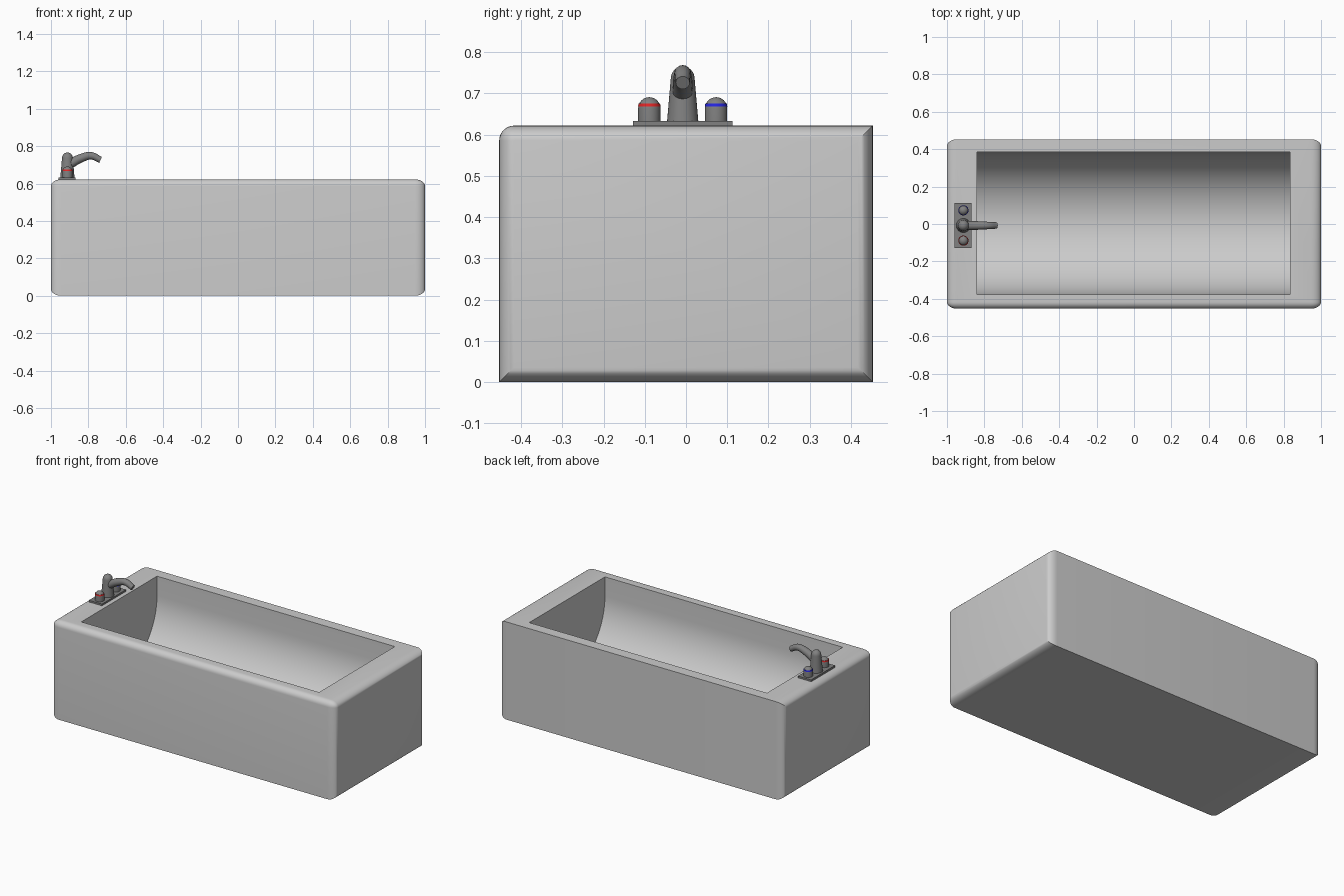
import bpy, bmesh, math
from mathutils import Vector

if "Cube" in bpy.data.objects:
    bpy.data.objects.remove(bpy.data.objects["Cube"])


def material(name, color):
    m = bpy.data.materials.new(name)
    m.diffuse_color = color
    m.use_nodes = True
    m.node_tree.nodes["Principled BSDF"].inputs["Base Color"].default_value = m.diffuse_color
    return m


metal = material("dark_metal", (0.22, 0.22, 0.22, 1))
red = material("red_band", (0.8, 0.02, 0.02, 1))
blue = material("blue_band", (0.02, 0.02, 0.8, 1))


def finish(name, bm, mat=None, smooth=True):
    bmesh.ops.recalc_face_normals(bm, faces=bm.faces)
    me = bpy.data.meshes.new(name)
    bm.to_mesh(me)
    bm.free()
    ob = bpy.data.objects.new(name, me)
    bpy.context.collection.objects.link(ob)
    if mat:
        me.materials.append(mat)
    if smooth:
        shade(ob)
    return ob


def shade(ob):
    bpy.ops.object.select_all(action='DESELECT')
    ob.select_set(True)
    bpy.context.view_layer.objects.active = ob
    bpy.ops.object.shade_smooth_by_angle(angle=math.radians(35))


def box_mesh(x0, x1, y0, y1, z0, z1):
    bm = bmesh.new()
    bmesh.ops.create_cube(bm, size=1)
    for v in bm.verts:
        v.co = Vector((x1 if v.co.x > 0 else x0,
                       y1 if v.co.y > 0 else y0,
                       z1 if v.co.z > 0 else z0))
    return bm


def lathe(name, profile, x, y, mat, steps=32):
    bm = bmesh.new()
    vs = [bm.verts.new((x + r, y, z)) for r, z in profile]
    edges = [bm.edges.new(p) for p in zip(vs, vs[1:])]
    bmesh.ops.spin(bm, geom=vs + edges, cent=(x, y, 0), axis=(0, 0, 1),
                   angle=2 * math.pi, steps=steps)
    bmesh.ops.remove_doubles(bm, verts=bm.verts, dist=1e-5)
    return finish(name, bm, mat)


def dome(r, z, h, n=8):
    return [(r * math.cos(i * math.pi / 2 / n), z + h * math.sin(i * math.pi / 2 / n))
            for i in range(n + 1)]


# Tub body: rounded ends and front rim, other long edges left sharp
TOP, K = 0.622, 1.5
bm = box_mesh(-1 / K, 1 / K, -0.453, 0.453, 0, TOP)
rounded = []
for e in bm.edges:
    a, b = (v.co for v in e.verts)
    mid = (a + b) / 2
    if abs(a.x - b.x) < 1e-4 or (mid.y < 0 and mid.z > 0.5):
        rounded.append(e)
bmesh.ops.bevel(bm, geom=rounded, offset=0.036, offset_type='OFFSET',
                segments=7, profile=0.5, affect='EDGES')
for v in bm.verts:
    v.co.x *= K
tub = finish("tub_body", bm, smooth=False)

# Basin cutter: trough with straight upper walls and a round floor
R, yc, zc = 0.381, 0.004, 0.50
section = [(yc - R, TOP + 0.1)]
section += [(yc - R * math.cos(math.pi * i / 40), zc - R * math.sin(math.pi * i / 40))
            for i in range(41)]
section.append((yc + R, TOP + 0.1))
bm = bmesh.new()
face = bm.faces.new([bm.verts.new((-0.84, y, z)) for y, z in section])
ext = bmesh.ops.extrude_face_region(bm, geom=[face])
for g in ext["geom"]:
    if isinstance(g, bmesh.types.BMVert):
        g.co.x = 0.835
cutter = finish("basin_cutter", bm, smooth=False)
cutter.hide_render = True
mod = tub.modifiers.new("basin", 'BOOLEAN')
mod.operation, mod.solver, mod.object = 'DIFFERENCE', 'EXACT', cutter
bpy.context.view_layer.objects.active = tub
bpy.ops.object.modifier_apply(modifier="basin")
bpy.data.objects.remove(cutter)
shade(tub)

# Tap plate
FX, FY, FZ = -0.912, -0.008, 0.633
finish("tap_plate", box_mesh(-0.96, -0.868, FY - 0.121, FY + 0.121, TOP - 0.003, FZ),
       metal, smooth=False)

# Tap post
lathe("tap_post", [(0, FZ - 0.002), (0.038, FZ - 0.002)] + dome(0.029, 0.735, 0.031),
      FX, FY, metal)

# Domed handles with a coloured band each
for label, side, band in (("hot", -1, red), ("cold", 1, blue)):
    y = FY + side * 0.081
    lathe(label + "_handle", [(0, FZ - 0.002), (0.027, FZ - 0.002)] + dome(0.027, 0.664, 0.027),
          FX, y, metal)
    lathe(label + "_band", [(0.025, 0.668), (0.0272, 0.668), (0.0262, 0.676), (0.023, 0.676)],
          FX, y, band)

# Curved spout
cu = bpy.data.curves.new("spout", 'CURVE')
cu.dimensions = '3D'
cu.bevel_depth, cu.bevel_resolution, cu.resolution_u = 0.02, 6, 8
cu.use_fill_caps = True
path = [(-0.905, 0.700, 1.25), (-0.84, 0.735, 1.15), (-0.785, 0.748, 1.0), (-0.735, 0.726, 0.85)]
sp = cu.splines.new('BEZIER')
sp.bezier_points.add(len(path) - 1)
for p, (x, z, r) in zip(sp.bezier_points, path):
    p.co, p.radius = (x, FY, z), r
    p.handle_left_type = p.handle_right_type = 'AUTO'
spout = bpy.data.objects.new("spout", cu)
bpy.context.collection.objects.link(spout)
cu.materials.append(metal)
bpy.ops.object.select_all(action='DESELECT')
spout.select_set(True)
bpy.context.view_layer.objects.active = spout
bpy.ops.object.convert(target='MESH')
shade(bpy.context.view_layer.objects.active)
